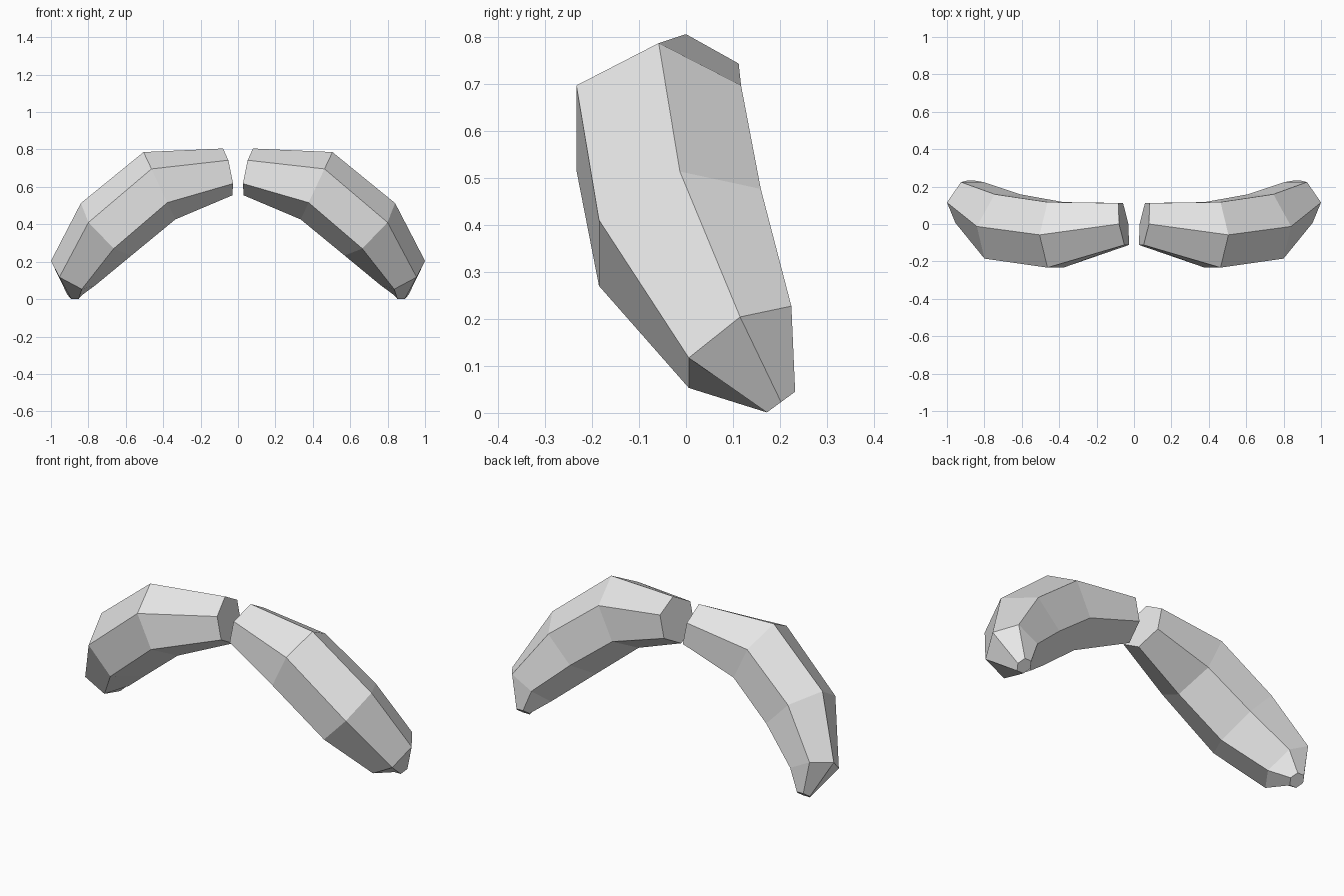
import bpy
import bmesh
from math import cos, sin, radians
from mathutils import Vector

cube = bpy.data.objects.get("Cube")
if cube:
    bpy.data.objects.remove(cube, do_unlink=True)

grey = bpy.data.materials.new("light_grey")
grey.use_nodes = True
colour = (0.8, 0.8, 0.8, 1)
grey.diffuse_color = colour
grey.node_tree.nodes["Principled BSDF"].inputs["Base Color"].default_value = colour

# Hexagonal sections from inner end to tip: centre, up radius, forward half-width
SECTIONS = [
    ((0.055, 0, 0.68), (0.025, 0, 0.125), (-0.016, -0.112, 0)),
    ((0.42, -0.058, 0.606), (0.085, 0, 0.18), (0, -0.175, 0)),
    ((0.705, -0.013, 0.373), (0.135, 0, 0.14), (0.027, -0.172, -0.033)),
    ((0.88, 0.115, 0.14), (0.12, 0, 0.064), (0.015, -0.109, -0.055)),
    ((0.872, 0.202, 0.023), (0.04, 0, 0), (0, -0.03, -0.022)),
]
SIDES = 6


def moustache_half(name, side):
    """Loft the hexagonal sections into one closed, flat-faced half."""
    bm = bmesh.new()
    rings = []
    for centre, up, forward in SECTIONS:
        ring = []
        for i in range(SIDES):
            a = radians(360 * i / SIDES)
            p = (Vector(centre) + Vector(up) * cos(a)
                 + Vector(forward) * sin(a) / sin(radians(60)))
            ring.append(bm.verts.new((p.x * side, p.y, p.z)))
        rings.append(ring)
    for r, s in zip(rings, rings[1:]):
        for i in range(SIDES):
            j = (i + 1) % SIDES
            bm.faces.new((r[i], r[j], s[j], s[i]))
    # End caps
    bm.faces.new(rings[0])
    bm.faces.new(rings[-1])
    bmesh.ops.recalc_face_normals(bm, faces=bm.faces)
    mesh = bpy.data.meshes.new(name)
    bm.to_mesh(mesh)
    bm.free()
    mesh.materials.append(grey)
    obj = bpy.data.objects.new(name, mesh)
    bpy.context.scene.collection.objects.link(obj)


moustache_half("moustache_left", 1)
moustache_half("moustache_right", -1)
